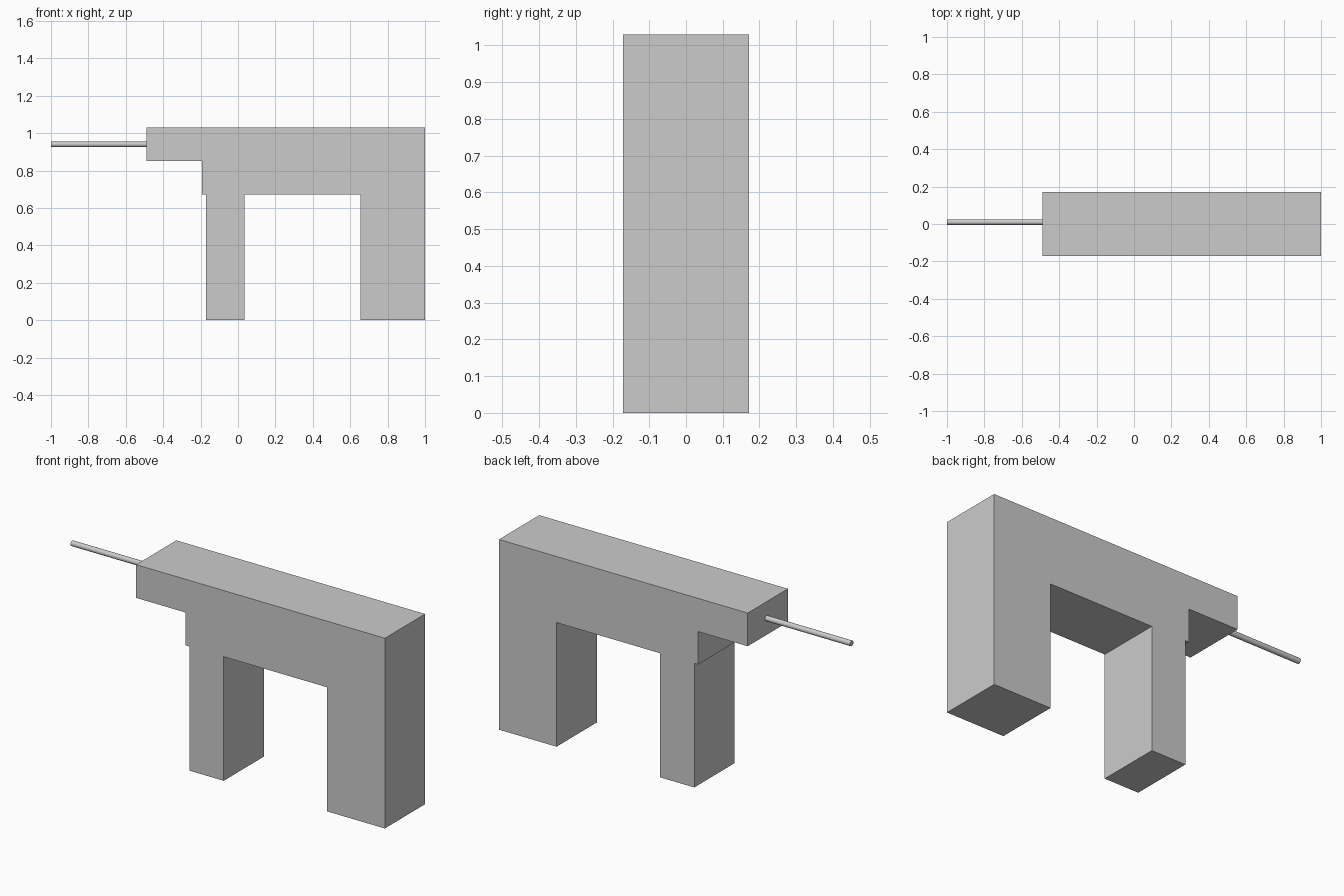
import bpy, bmesh, math

if "Cube" in bpy.data.objects:
    bpy.data.objects.remove(bpy.data.objects["Cube"])

HALF_WIDTH = 0.172

# Body: one continuous side profile (x, z) with both legs, extruded across y
profile = [(-0.49, 1.03), (-0.49, 0.85), (-0.193, 0.85), (-0.193, 0.672),
           (-0.17, 0.672), (-0.17, 0), (0.035, 0), (0.035, 0.672),
           (0.655, 0.672), (0.655, 0), (1.0, 0), (1.0, 1.03)]
bm = bmesh.new()
face = bm.faces.new([bm.verts.new((x, -HALF_WIDTH, z)) for x, z in profile])
ext = bmesh.ops.extrude_face_region(bm, geom=[face])
verts = [g for g in ext["geom"] if isinstance(g, bmesh.types.BMVert)]
bmesh.ops.translate(bm, verts=verts, vec=(0, 2 * HALF_WIDTH, 0))
bmesh.ops.recalc_face_normals(bm, faces=bm.faces)
mesh = bpy.data.meshes.new("body")
bm.to_mesh(mesh)
bm.free()
body = bpy.data.objects.new("body", mesh)
bpy.context.collection.objects.link(body)

# Thin rod projecting from the end of the body
x0, x1 = -1.0, -0.48
bpy.ops.mesh.primitive_cylinder_add(vertices=32, radius=0.0145, depth=x1 - x0,
                                    location=((x0 + x1) / 2, 0.01, 0.94),
                                    rotation=(0, math.pi / 2, 0))
rod = bpy.context.object
rod.name = "rod"
bpy.ops.object.shade_smooth_by_angle(angle=math.radians(30))
